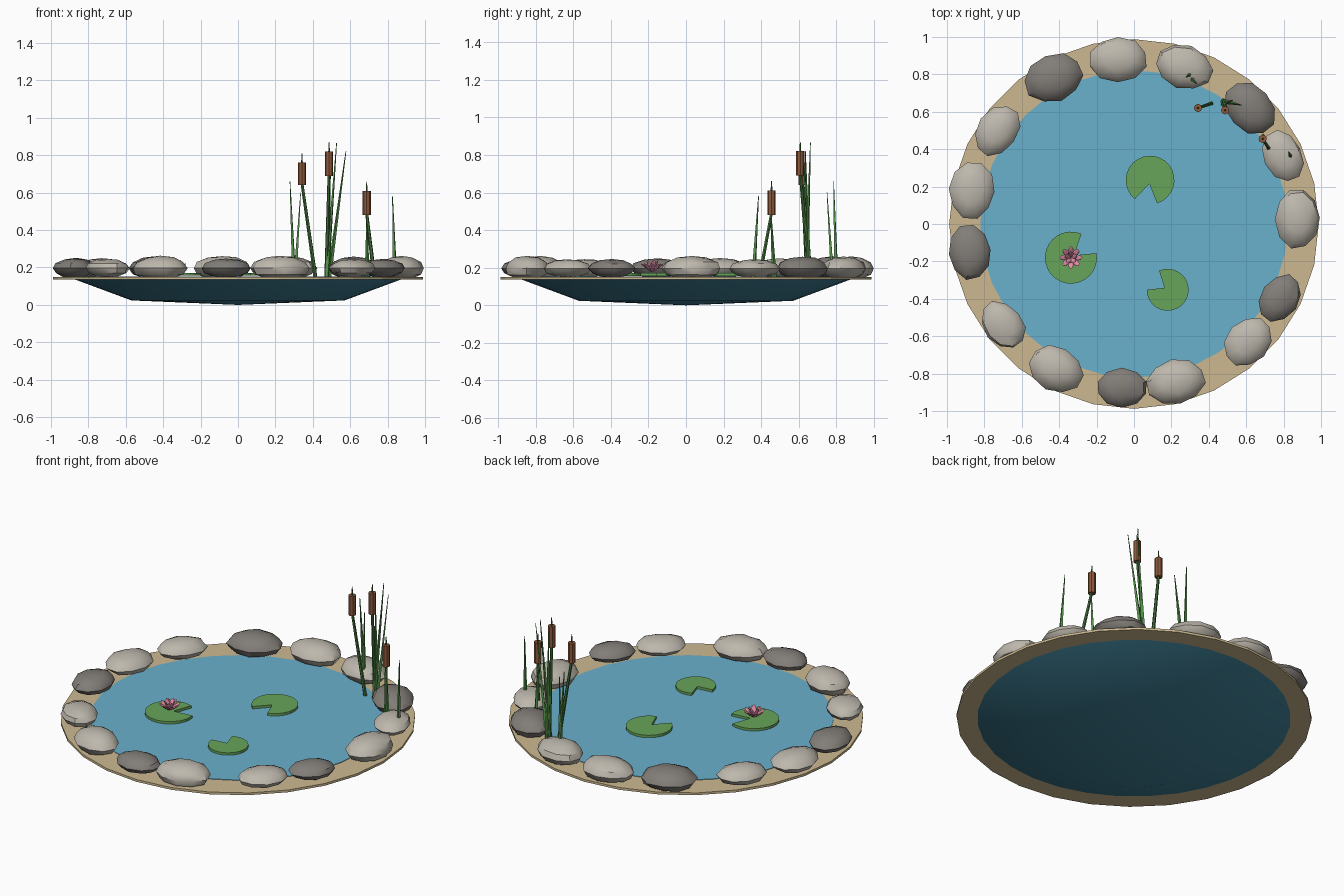
import bpy, bmesh, math, random
from mathutils import Vector, Matrix

if "Cube" in bpy.data.objects:
    bpy.data.objects.remove(bpy.data.objects["Cube"])

random.seed(4)
R = math.radians


def mat(name, r, g, b):
    m = bpy.data.materials.new(name)
    m.diffuse_color = [(c / 255 / 12.92 if c < 11 else ((c / 255 + 0.055) / 1.055) ** 2.4)
                       for c in (r, g, b)] + [1]
    m.use_nodes = True
    m.node_tree.nodes["Principled BSDF"].inputs["Base Color"].default_value = m.diffuse_color
    return m


SAND = mat("sand", 204, 185, 144)
WATER = mat("water", 105, 177, 205)
BASIN = mat("basin", 64, 130, 153)
LIGHT = mat("light_stone", 190, 184, 173)
DARK = mat("dark_stone", 130, 125, 120)
PAD = mat("pad_green", 104, 165, 90)
STEM = mat("stem_green", 66, 116, 58)
LEAF = mat("leaf_green", 88, 150, 78)
BROWN = mat("seed_brown", 142, 90, 60)
PINK = mat("petal_pink", 226, 142, 168)


def finish(name, bm, material, smooth=None):
    bmesh.ops.recalc_face_normals(bm, faces=bm.faces)
    me = bpy.data.meshes.new(name)
    bm.to_mesh(me)
    bm.free()
    me.materials.append(material)
    ob = bpy.data.objects.new(name, me)
    bpy.context.collection.objects.link(ob)
    if smooth:
        bpy.ops.object.select_all(action='DESELECT')
        ob.select_set(True)
        bpy.context.view_layer.objects.active = ob
        bpy.ops.object.shade_smooth_by_angle(angle=R(smooth))
    return ob


def lathe(name, profile, n, material, smooth=None, closed=False):
    """Revolve (radius, z) points around the vertical axis."""
    bm = bmesh.new()
    rings = []
    for r, z in profile:
        if r == 0:
            rings.append([bm.verts.new((0, 0, z))] * n)
        else:
            rings.append([bm.verts.new((r * math.cos(2 * math.pi * i / n),
                                        r * math.sin(2 * math.pi * i / n), z)) for i in range(n)])
    pairs = list(zip(rings, rings[1:])) + ([(rings[-1], rings[0])] if closed else [])
    for a, b in pairs:
        for i in range(n):
            j = (i + 1) % n
            bm.faces.new(list(dict.fromkeys((a[i], a[j], b[j], b[i]))))
    return finish(name, bm, material, smooth)


def rod(bm, a, b, r1, r2, sides):
    """Tapered rod from a to b."""
    a, b = Vector(a), Vector(b)
    d = b - a
    m = Matrix.Translation((a + b) / 2) @ d.to_track_quat('Z', 'Y').to_matrix().to_4x4()
    bmesh.ops.create_cone(bm, cap_ends=True, segments=sides, radius1=r1, radius2=r2,
                          depth=d.length, matrix=m)


# Basin, sandy rim and water
lathe("basin", [(0.875, 0.137), (0.57, 0.024), (0, 0.0)], 32, BASIN, 30)
lathe("sand_rim", [(0.988, 0.136), (0.988, 0.15), (0.81, 0.15), (0.81, 0.136)], 28, SAND, closed=True)
lathe("water_surface", [(0.822, 0.14), (0.822, 0.153), (0, 0.153)], 32, WATER)

# Border stones: x, y, half length, half width, turn, height, dark
stones = [
    (-0.086, 0.88, .157, .12, 0, .262, 0), (0.267, 0.84, .157, .115, -20, .26, 0),
    (0.62, 0.62, .155, .12, -48, .26, 1), (0.795, 0.365, .14, .102, -65, .245, 0),
    (0.875, 0.03, .162, .12, 92, .262, 0), (0.78, -0.395, .135, .102, 55, .245, 1),
    (0.61, -0.63, .145, .112, 48, .245, 0), (0.225, -0.845, .16, .12, 12, .262, 0),
    (-0.065, -0.875, .137, .104, 0, .247, 1), (-0.417, -0.775, .152, .118, -27, .262, 0),
    (-0.70, -0.54, .14, .105, -52, .247, 0), (-0.877, -0.15, .148, .115, 97, .25, 1),
    (-0.866, 0.18, .152, .12, 86, .25, 0), (-0.73, 0.50, .145, .108, 55, .25, 0),
    (-0.43, 0.78, .16, .128, 20, .262, 1)]
for i, (x, y, a, b, turn, top, dark) in enumerate(stones):
    bm = bmesh.new()
    bmesh.ops.create_uvsphere(bm, u_segments=10, v_segments=6, radius=1)
    for v in bm.verts:
        v.co *= random.uniform(0.96, 1.04)
    mid = 0.196
    m = (Matrix.Translation((x, y, mid)) @ Matrix.Rotation(R(turn), 4, 'Z')
         @ Matrix.Diagonal((a, b, top - mid, 1)))
    bm.transform(m)
    for v in bm.verts:
        v.co.z = max(v.co.z, 0.143)
    finish(f"stone_{i + 1}", bm, DARK if dark else LIGHT, 40)

# Lily pads: notched discs (x, y, radius, notch direction, notch width)
for i, (x, y, r, face, gap) in enumerate([(0.086, 0.235, .13, -101, 55),
                                          (-0.337, -0.18, .139, 38, 56),
                                          (0.18, -0.352, .112, 147, 66)]):
    bm = bmesh.new()
    t = R(face)
    pts = [bm.verts.new((x + 0.02 * math.cos(t), y + 0.02 * math.sin(t), 0.156))]
    n = 22
    for k in range(n + 1):
        s = R(face + gap / 2 + (360 - gap) * k / n)
        pts.append(bm.verts.new((x + r * math.cos(s), y + r * math.sin(s), 0.156)))
    f = bm.faces.new(pts)
    ext = bmesh.ops.extrude_face_region(bm, geom=[f])["geom"]
    bmesh.ops.translate(bm, vec=(0, 0, 0.015),
                        verts=[e for e in ext if isinstance(e, bmesh.types.BMVert)])
    finish(f"lily_pad_{i + 1}", bm, PAD)

# Water lily: outer and inner rings of petals
bm = bmesh.new()
for count, tilt, length, start in ((8, 36, .076, 0), (5, 62, .07, 20)):
    for k in range(count):
        m = (Matrix.Translation((-0.337, -0.18, 0.178))
             @ Matrix.Rotation(R(start + 360 * k / count), 4, 'Z')
             @ Matrix.Rotation(R(-tilt), 4, 'Y')
             @ Matrix.Translation((length / 2, 0, 0))
             @ Matrix.Rotation(R(90), 4, 'Y')
             @ Matrix.Diagonal((.006, .016, length / 2, 1)))
        bmesh.ops.create_uvsphere(bm, u_segments=6, v_segments=4, radius=1, matrix=m)
finish("water_lily", bm, PINK)

# Cattails: base, top of stem, seed head range in z
for i, (base, top, z0, z1) in enumerate([((.415, .645), (.342, .62), .64, .76),
                                         ((.472, .655), (.487, .608), .69, .82),
                                         ((.73, .39), (.688, .455), .48, .61)]):
    bm = bmesh.new()
    rod(bm, (*base, 0.14), (*top, z0 + 0.01), .011, .008, 6)
    rod(bm, (*top, z1 - 0.01), (*top, z1 + 0.05), .006, .002, 6)
    finish(f"cattail_stem_{i + 1}", bm, STEM, 40)
    bm = bmesh.new()
    rod(bm, (*top, z0), (*top, z1), .022, .022, 8)
    finish(f"cattail_head_{i + 1}", bm, BROWN, 40)

# Reed leaves: thin tapered blades
bm = bmesh.new()
for a, b in [((.30, .80, .14), (.278, .785, .66)), ((.305, .78, .14), (.335, .75, .60)),
             ((.485, .655, .14), (.577, .635, .82)), ((.475, .64, .14), (.527, .662, .865)),
             ((.48, .66, .14), (.495, .625, .80)), ((.69, .47, .14), (.69, .45, .52)),
             ((.84, .358, .14), (.826, .386, .58))]:
    rod(bm, a, b, .013, .002, 4)
finish("reed_leaves", bm, LEAF)
